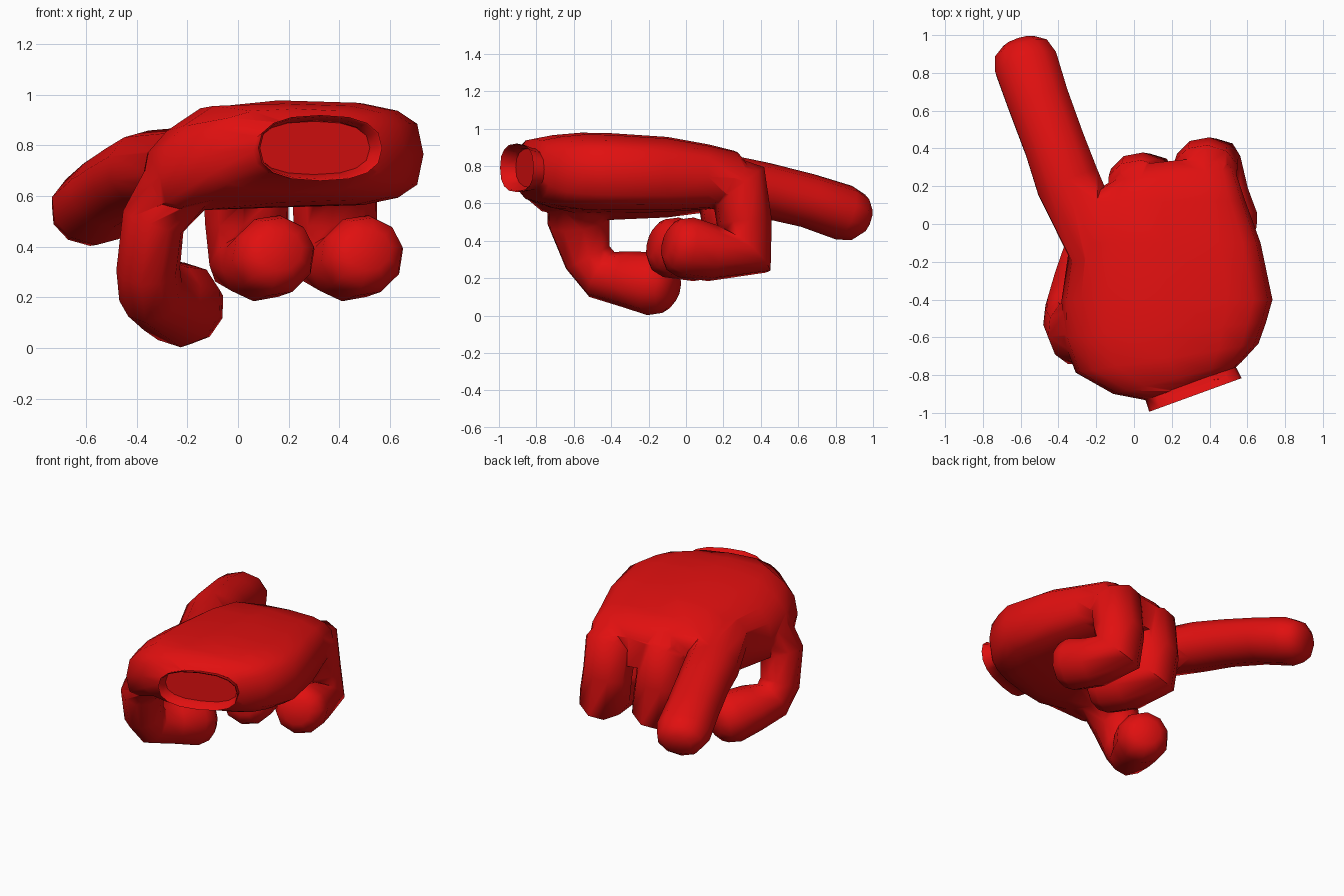
import bpy, bmesh, math
from mathutils import Vector, Matrix

if "Cube" in bpy.data.objects:
    bpy.data.objects.remove(bpy.data.objects["Cube"])

red = bpy.data.materials.new("red")
red.diffuse_color = (0.75, 0.005, 0.005, 1)
red.use_nodes = True
red.node_tree.nodes["Principled BSDF"].inputs["Base Color"].default_value = red.diffuse_color


def loft(name, rings):
    """Closed skin through a list of equal-length point rings."""
    bm = bmesh.new()
    rows = [[bm.verts.new(p) for p in ring] for ring in rings]
    n = len(rows[0])
    for a, b in zip(rows, rows[1:]):
        for i in range(n):
            j = (i + 1) % n
            bm.faces.new((a[i], a[j], b[j], b[i]))
    bm.faces.new(rows[0])
    bm.faces.new(rows[-1])
    bmesh.ops.recalc_face_normals(bm, faces=bm.faces)
    mesh = bpy.data.meshes.new(name)
    bm.to_mesh(mesh)
    bm.free()
    obj = bpy.data.objects.new(name, mesh)
    bpy.context.collection.objects.link(obj)
    mesh.materials.append(red)
    return obj


def finger(name, path, side, cap, sides=10):
    """Tube along (x, y, z, radius_a, radius_b) with a blunt rounded tip."""
    pts = [Vector(p[:3]) for p in path]
    rad = [p[3:] for p in path]
    end = (pts[-1] - pts[-2]).normalized()
    last = pts[-1].copy()
    for t, s in ((0.65, 0.85), (1.0, 0.5)):
        pts.append(last + end * cap * t)
        rad.append((path[-1][3] * s, path[-1][4] * s))
    segs = [(b - a).normalized() for a, b in zip(pts, pts[1:])]
    tans = [segs[0]] + [(a + b).normalized() for a, b in zip(segs, segs[1:])] + [segs[-1]]
    u = Vector(side)
    u = (u - tans[0] * u.dot(tans[0])).normalized()
    rings, prev = [], tans[0]
    for p, t, (ra, rb) in zip(pts, tans, rad):
        u = prev.rotation_difference(t) @ u
        v = t.cross(u)
        prev = t
        rings.append([p + u * ra * math.cos(k) + v * rb * math.sin(k)
                      for k in (2 * math.pi * (i + 0.5) / sides for i in range(sides))])
    return loft(name, rings)


def palm_ring(x, y, z, hw, hh, yaw, power, sides=16):
    """Rounded-box section, drooping on the thumb side."""
    def soft(c):
        return math.copysign(abs(c) ** power, c)
    ring = []
    rot = Matrix.Rotation(math.radians(yaw), 3, 'Z')
    for i in range(sides):
        k = 2 * math.pi * i / sides
        p = rot @ Vector((hw * soft(math.cos(k)), 0, hh * soft(math.sin(k)))) + Vector((x, y, z))
        p.z -= 0.45 * max(0, -0.1 - p.x)
        ring.append(p)
    return ring


# palm, starting inside the hollow wrist opening
sections = [
    (0.30, -0.83, 0.79, 0.235, 0.105, 20, 0.8),
    (0.325, -0.90, 0.79, 0.253, 0.123, 20, 0.8),
    (0.325, -0.905, 0.79, 0.26, 0.13, 20, 0.8),
    (0.30, -0.845, 0.78, 0.255, 0.115, 20, 0.8),
    (0.23, -0.815, 0.78, 0.35, 0.165, 14, 0.7),
    (0.175, -0.71, 0.77, 0.49, 0.195, 9, 0.6),
    (0.16, -0.56, 0.768, 0.54, 0.21, 4, 0.58),
    (0.175, -0.40, 0.765, 0.558, 0.21, 0, 0.58),
    (0.165, -0.10, 0.755, 0.505, 0.20, 0, 0.58),
    (0.15, 0.12, 0.742, 0.44, 0.173, 0, 0.6),
    (0.21, 0.26, 0.735, 0.325, 0.145, 5, 0.65),
    (0.21, 0.335, 0.70, 0.27, 0.10, 6, 0.7),
]
hand = loft("hand", [palm_ring(*s) for s in sections])

# pointing index finger
parts = [finger("index_finger", [
    (-0.12, -0.28, 0.74, 0.16, 0.14), (-0.35, 0.22, 0.705, 0.178, 0.155),
    (-0.42, 0.42, 0.67, 0.170, 0.148), (-0.505, 0.65, 0.615, 0.172, 0.145),
    (-0.57, 0.845, 0.55, 0.178, 0.15)], (1, 0, 0), 0.13)]

# two curled fingers of the same shape
curl = [(0.36, -0.05, 0.735, 0.15, 0.13), (0.37, 0.12, 0.735, 0.17, 0.155),
        (0.38, 0.285, 0.68, 0.175, 0.175), (0.385, 0.312, 0.50, 0.17, 0.148),
        (0.40, 0.32, 0.345, 0.168, 0.172), (0.445, 0.14, 0.335, 0.17, 0.148),
        (0.49, 0.0, 0.365, 0.175, 0.162)]
for name, dx, dy in (("little_finger", 0, 0), ("middle_finger", -0.35, -0.08)):
    parts.append(finger(name, [(x + dx, y + dy, z, a, b) for x, y, z, a, b in curl],
                        (1, 0, 0), 0.11))

# thumb dropping from the palm and hooking back underneath
parts.append(finger("thumb", [
    (-0.03, -0.46, 0.76, 0.17, 0.13), (-0.21, -0.56, 0.69, 0.20, 0.16),
    (-0.335, -0.575, 0.50, 0.17, 0.128), (-0.355, -0.525, 0.31, 0.135, 0.126),
    (-0.345, -0.45, 0.22, 0.14, 0.13),
    (-0.285, -0.32, 0.195, 0.15, 0.155), (-0.22, -0.18, 0.17, 0.17, 0.17)],
    (0, 1, 0), 0.13))

# fuse everything into one skin
bpy.context.view_layer.objects.active = hand
hand.select_set(True)
for part in parts:
    mod = hand.modifiers.new("fuse", 'BOOLEAN')
    mod.operation = 'UNION'
    mod.solver = 'EXACT'
    mod.use_self = True
    mod.object = part
    bpy.ops.object.modifier_apply(modifier=mod.name)
    bpy.data.objects.remove(part)
bpy.ops.object.shade_smooth_by_angle(angle=math.radians(65))
